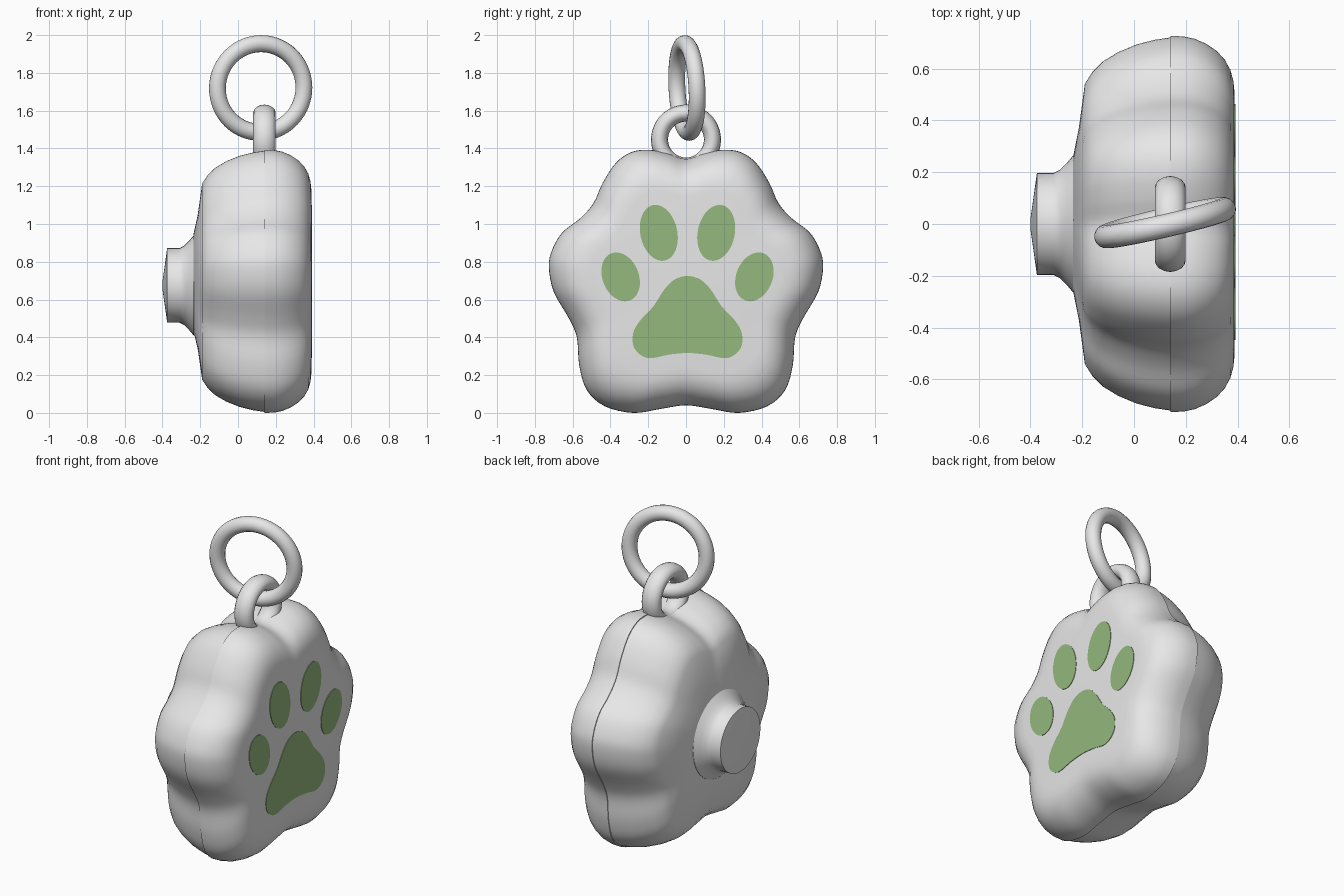
import bpy, bmesh, math
from mathutils import Vector, Matrix

if "Cube" in bpy.data.objects:
    bpy.data.objects.remove(bpy.data.objects["Cube"])


def material(name, rgb):
    m = bpy.data.materials.new(name)
    m.diffuse_color = (*rgb, 1)
    m.use_nodes = True
    m.node_tree.nodes["Principled BSDF"].inputs["Base Color"].default_value = m.diffuse_color
    return m


GREY = material("light grey", (0.8, 0.8, 0.8))
GREEN = material("leaf green", (0.295, 0.48, 0.205))


def finish(name, bm, mat, angle=35):
    bmesh.ops.recalc_face_normals(bm, faces=bm.faces)
    me = bpy.data.meshes.new(name)
    bm.to_mesh(me)
    bm.free()
    me.shade_smooth()
    me.set_sharp_from_angle(angle=math.radians(angle))
    me.materials.append(mat)
    ob = bpy.data.objects.new(name, me)
    bpy.context.collection.objects.link(ob)
    return ob


def smooth_outline(half, steps=4):
    """Mirror a half outline (y >= 0, top to bottom) and spline it shut."""
    pts = [Vector(p) for p in half]
    pts += [Vector((-p.x, p.y)) for p in reversed(pts[1:-1])]
    n, out = len(pts), []
    for i in range(n):
        a, b, c, d = (pts[(i + k) % n] for k in (-1, 0, 1, 2))
        for s in range(steps):
            t = s / steps
            out.append(0.5 * (2 * b + (c - a) * t + (2 * a - 5 * b + 4 * c - d) * t * t
                              + (3 * b - a - 3 * c + d) * t ** 3))
    return out


def loft(name, rings, mat, angle=35):
    """Bridge rings of 3D points and cap both ends."""
    bm = bmesh.new()
    vs = [[bm.verts.new(p) for p in r] for r in rings]
    n = len(vs[0])
    for a, b in zip(vs, vs[1:]):
        for i in range(n):
            j = (i + 1) % n
            bm.faces.new((a[i], a[j], b[j], b[i]))
    bm.faces.new(vs[0])
    bm.faces.new(vs[-1])
    return finish(name, bm, mat, angle)


# Lobed body outline in the y-z plane
BODY = smooth_outline([
    (0, 1.345), (0.10, 1.375), (0.2, 1.393), (0.29, 1.38), (0.37, 1.325), (0.44, 1.22),
    (0.49, 1.11), (0.56, 1.03), (0.655, 0.955), (0.71, 0.86), (0.726, 0.77), (0.70, 0.64),
    (0.62, 0.50), (0.578, 0.40), (0.565, 0.25), (0.525, 0.12), (0.43, 0.035),
    (0.28, 0.0), (0.14, 0.02), (0, 0.04)])
CENTRE = Vector((0, 0.69))


def body_ring(x, scale, roundness=0.0, radius=0.0):
    ring = []
    for p in BODY:
        d = p - CENTRE
        q = CENTRE + (d * scale).lerp(d.normalized() * radius, roundness)
        ring.append((x, q.x, q.y))
    return ring


# Front shell
loft("front_shell", [body_ring(*r) for r in (
    (0.14, 1.0), (0.19, 0.998), (0.235, 0.985), (0.28, 0.958), (0.32, 0.92), (0.35, 0.875),
    (0.372, 0.82), (0.384, 0.76), (0.389, 0.69))], GREY, 50)

# Back shell, flattening to a round seat for the knob
loft("back_shell", [body_ring(*r) for r in (
    (0.14, 0.992), (0.08, 0.98), (0.01, 0.955), (-0.06, 0.915), (-0.12, 0.865),
    (-0.16, 0.81), (-0.19, 0.745), (-0.213, 0.5, 0.5, 0.38), (-0.235, 0.36, 1, 0.26))],
    GREY, 50)

# Knob on the back
knob = []
for x, r in ((-0.20, 0.27), (-0.235, 0.265), (-0.26, 0.235), (-0.285, 0.21), (-0.31, 0.197),
             (-0.375, 0.197), (-0.4, 0.02)):
    knob.append([(x, r * math.cos(a), 0.675 + r * math.sin(a))
                 for a in (2 * math.pi * i / 40 for i in range(40))])
loft("back_knob", knob, GREY, 40)


# Painted paw print as thin plates
def plate(name, pts):
    loft(name, [[(x, p[0], p[1]) for p in pts] for x in (0.386, 0.392)], GREEN)


PAW_Y = 0.008
main_pad = smooth_outline([
    (0, 0.725), (0.07, 0.705), (0.125, 0.65), (0.18, 0.565), (0.25, 0.49), (0.288, 0.42),
    (0.28, 0.34), (0.21, 0.29), (0.1, 0.308), (0, 0.317)])
plate("main_pad", [(p.x + PAW_Y, p.y) for p in main_pad])

for side, label in ((-1, "left"), (1, "right")):
    for part, y, z, a, b, tilt in (("inner", 0.152, 0.953, 0.15, 0.098, 12),
                                   ("outer", 0.354, 0.72, 0.134, 0.096, 22)):
        t, pts = math.radians(tilt), []
        for i in range(40):
            u = 2 * math.pi * i / 40
            w, h = b * math.cos(u), a * math.sin(u)
            pts.append((PAW_Y + side * (y + w * math.cos(t) + h * math.sin(t)),
                        z - w * math.sin(t) + h * math.cos(t)))
        plate(f"{label}_{part}_toe", pts)


# Hanging loop and key ring
def torus(name, major, minor, matrix, n=56, m=16):
    bm = bmesh.new()
    v = []
    for i in range(n):
        a = 2 * math.pi * i / n
        v.append([])
        for j in range(m):
            b = 2 * math.pi * j / m
            r = major + minor * math.cos(b)
            v[i].append(bm.verts.new(matrix @ Vector(
                (r * math.cos(a), minor * math.sin(b), r * math.sin(a)))))
    for i in range(n):
        for j in range(m):
            k, l = (i + 1) % n, (j + 1) % m
            bm.faces.new((v[i][j], v[k][j], v[k][l], v[i][l]))
    return finish(name, bm, GREY, 60)


torus("hanging_loop", 0.14, 0.045,
      Matrix.Translation((0.14, 0, 1.447)) @ Matrix.Rotation(math.pi / 2, 4, 'Z')
      @ Matrix.Diagonal((1, 1.33, 1, 1)))
torus("key_ring", 0.235, 0.045,
      Matrix.Translation((0.12, 0.005, 1.72)) @ Matrix.Rotation(math.radians(3), 4, 'X')
      @ Matrix.Rotation(math.radians(13), 4, 'Z'))
